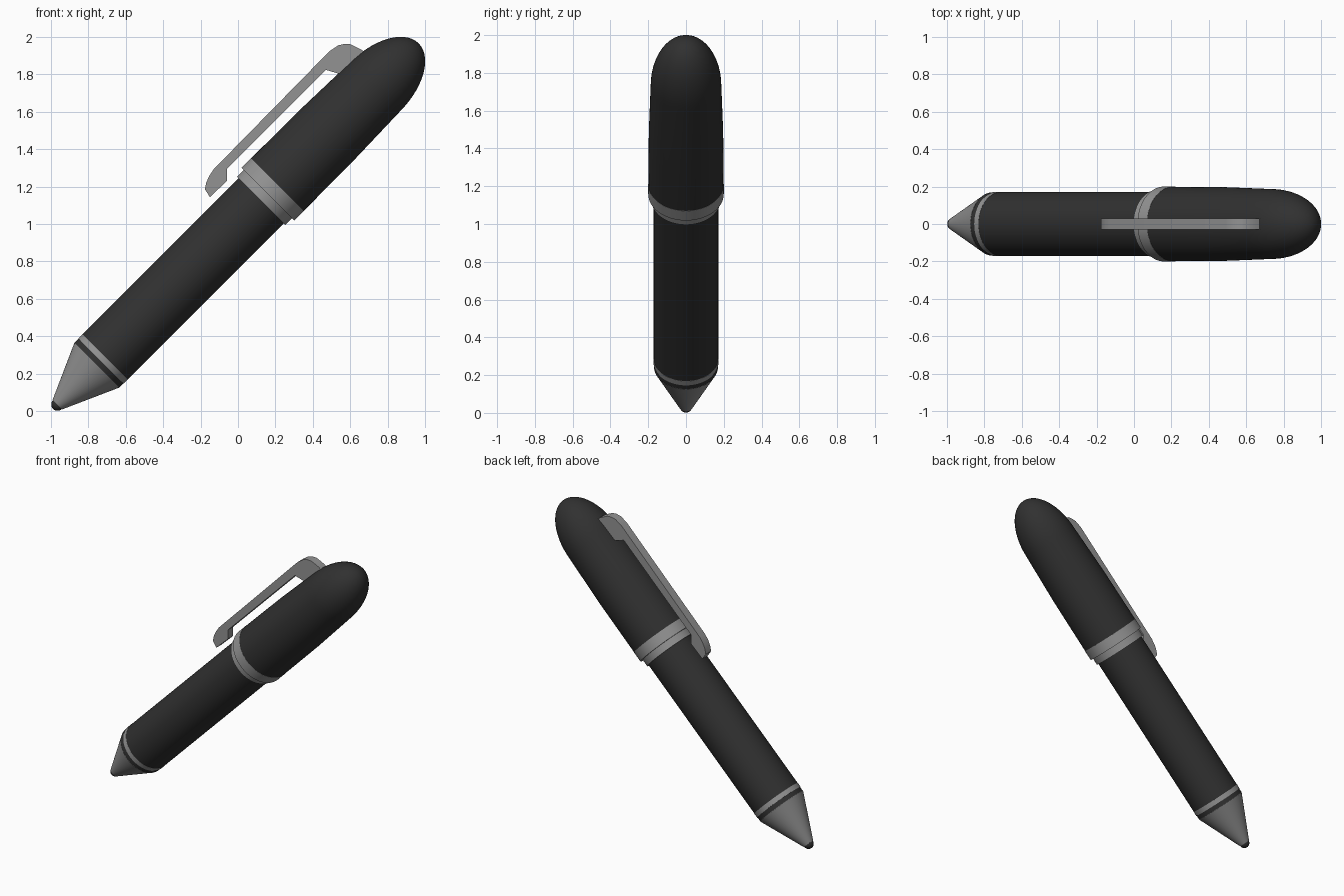
import bpy, bmesh, math
from mathutils import Matrix, Vector

cube = bpy.data.objects.get("Cube")
if cube:
    bpy.data.objects.remove(cube, do_unlink=True)

SIDES = 64
# Pen axis leans 45 degrees towards +x, starting at the writing tip
LEAN = Matrix.Translation((-1, 0, 0)) @ Matrix.Rotation(math.pi / 4, 4, 'Y')


def material(name, grey):
    m = bpy.data.materials.new(name)
    m.use_nodes = True
    colour = (grey, grey, grey, 1)
    m.diffuse_color = colour
    m.node_tree.nodes["Principled BSDF"].inputs["Base Color"].default_value = colour
    return m


black = material("black_plastic", 0.03)
metal = material("grey_metal", 0.29)


def finish(bm, name, mat, angle):
    bmesh.ops.recalc_face_normals(bm, faces=bm.faces)
    mesh = bpy.data.meshes.new(name)
    bm.to_mesh(mesh)
    bm.free()
    obj = bpy.data.objects.new(name, mesh)
    bpy.context.collection.objects.link(obj)
    mesh.materials.append(mat)
    bpy.ops.object.select_all(action='DESELECT')
    obj.select_set(True)
    bpy.context.view_layer.objects.active = obj
    bpy.ops.object.shade_smooth_by_angle(angle=math.radians(angle))
    return obj


def lathe(name, mat, profile):
    """Turn (radius, distance along pen) points around the pen axis."""
    bm = bmesh.new()
    verts = [bm.verts.new((r, 0, t)) for r, t in profile]
    edges = [bm.edges.new(pair) for pair in zip(verts, verts[1:])]
    bmesh.ops.spin(bm, geom=verts + edges, cent=(0, 0, 0), axis=(0, 0, 1),
                   angle=math.tau, steps=SIDES, use_merge=True)
    bmesh.ops.remove_doubles(bm, verts=bm.verts, dist=1e-5)
    bm.transform(LEAN)
    return finish(bm, name, mat, 35)


def dome(radius, length, base, steps=14):
    """Quarter ellipse ending on the axis."""
    arc = [i / steps * math.pi / 2 for i in range(steps)]
    return [(radius * math.cos(a), base + length * math.sin(a)) for a in arc] + [(0, base + length)]


# Writing end
lathe("ball_tip", black, dome(0.034, -0.036, 0.052)[::-1])
lathe("nose_cone", metal, [(0, 0.048), (0.036, 0.048), (0.17, 0.348), (0, 0.348)])
lathe("nose_gap", black, [(0, 0.345), (0.169, 0.345), (0.169, 0.38), (0, 0.38)])
lathe("nose_ring", metal, [(0, 0.378), (0.172, 0.378), (0.172, 0.41), (0, 0.41)])

# Barrel and cap
lathe("barrel", black, [(0, 0.41), (0.171, 0.41), (0.171, 1.62), (0, 1.62)])
lathe("lower_cap_ring", metal, [(0, 1.59), (0.182, 1.59), (0.182, 1.645), (0, 1.645)])
lathe("upper_cap_ring", metal, [(0, 1.64), (0.2, 1.64), (0.2, 1.712), (0, 1.712)])
lathe("cap", black, [(0, 1.71), (0.199, 1.71), (0.197, 2.1)] + dome(0.187, 0.33, 2.45))

# Pocket clip: side outline extruded across the pen
outline = [(-0.15, 1.144), (-0.059, 1.23), (-0.059, 1.294), (0.47, 1.824),
           (0.55, 1.80), (0.58, 1.78), (0.69, 1.91), (0.655, 1.935),
           (0.6, 1.961), (0.57, 1.963), (0.535, 1.955), (0.49, 1.925),
           (-0.13, 1.293), (-0.155, 1.255), (-0.17, 1.22), (-0.177, 1.185)]
bm = bmesh.new()
face = bm.faces.new([bm.verts.new((x, -0.03, z)) for x, z in outline])
side = bmesh.ops.extrude_face_region(bm, geom=[face])["geom"]
bmesh.ops.translate(bm, vec=Vector((0, 0.06, 0)),
                    verts=[v for v in side if isinstance(v, bmesh.types.BMVert)])
finish(bm, "pocket_clip", metal, 35)
